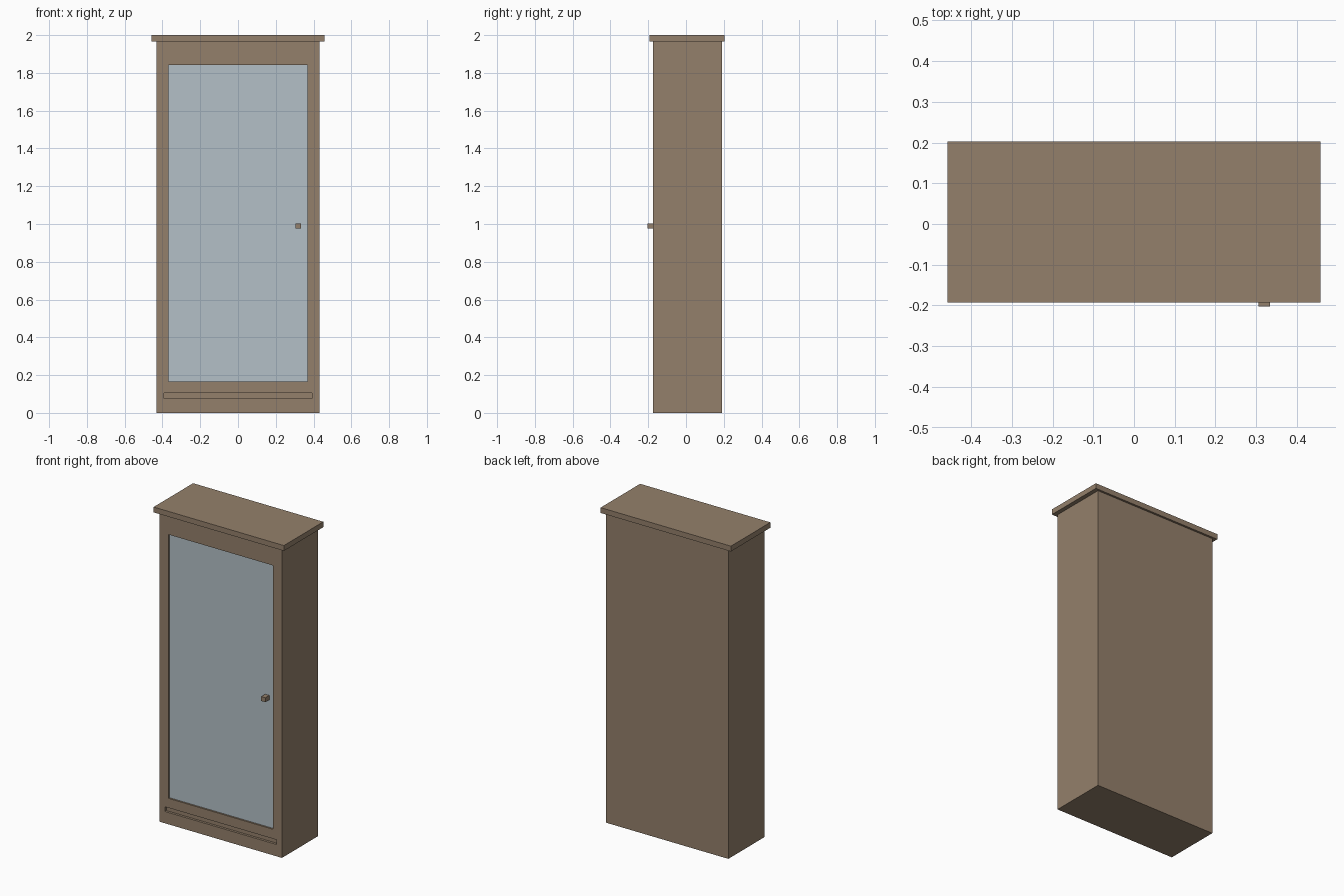
import bpy, bmesh
from mathutils import Vector

if "Cube" in bpy.data.objects:
    bpy.data.objects.remove(bpy.data.objects["Cube"])


def srgb(r, g, b):
    lin = [(c / 255 / 12.92 if c < 11 else ((c / 255 + 0.055) / 1.055) ** 2.4) for c in (r, g, b)]
    return (*lin, 1.0)


def material(name, rgb):
    mat = bpy.data.materials.new(name)
    mat.diffuse_color = srgb(*rgb)
    mat.use_nodes = True
    mat.node_tree.nodes["Principled BSDF"].inputs["Base Color"].default_value = mat.diffuse_color
    return mat


wood = material("brown wood", (148, 128, 107))
glass = material("pale blue glass", (180, 192, 199))


def box(name, lo, hi, mat):
    lo, hi = Vector(lo), Vector(hi)
    bm = bmesh.new()
    bmesh.ops.create_cube(bm, size=1)
    for v in bm.verts:
        v.co = (lo + hi) / 2 + v.co * (hi - lo)
    mesh = bpy.data.meshes.new(name)
    bm.to_mesh(mesh)
    bm.free()
    mesh.materials.append(mat)
    obj = bpy.data.objects.new(name, mesh)
    bpy.context.collection.objects.link(obj)
    return obj


def cut(target, name, lo, hi):
    cutter = box(name, lo, hi, wood)
    cutter.hide_render = True
    cutter.hide_viewport = True
    mod = target.modifiers.new(name, 'BOOLEAN')
    mod.operation = 'DIFFERENCE'
    mod.solver = 'EXACT'
    mod.object = cutter


FRONT, BACK = -0.174, 0.19

# Cabinet body with a door opening and a narrow groove below it
body = box("cabinet_body", (-0.431, FRONT, 0), (0.431, BACK, 1.966), wood)
cut(body, "door_opening_cutter", (-0.367, FRONT - 0.1, 0.165), (0.367, FRONT + 0.016, 1.842))
cut(body, "groove_cutter", (-0.393, FRONT - 0.1, 0.075), (0.393, FRONT + 0.015, 0.105))

# Glass pane set slightly back in the opening
box("glass_pane", (-0.367, FRONT + 0.011, 0.165), (0.367, FRONT + 0.016, 1.842), glass)

# Overhanging top board
box("top_board", (-0.458, -0.193, 1.966), (0.458, 0.203, 2.0), wood)

# Square door knob
box("door_knob", (0.305, -0.203, 0.975), (0.334, FRONT + 0.011, 1.003), wood)
